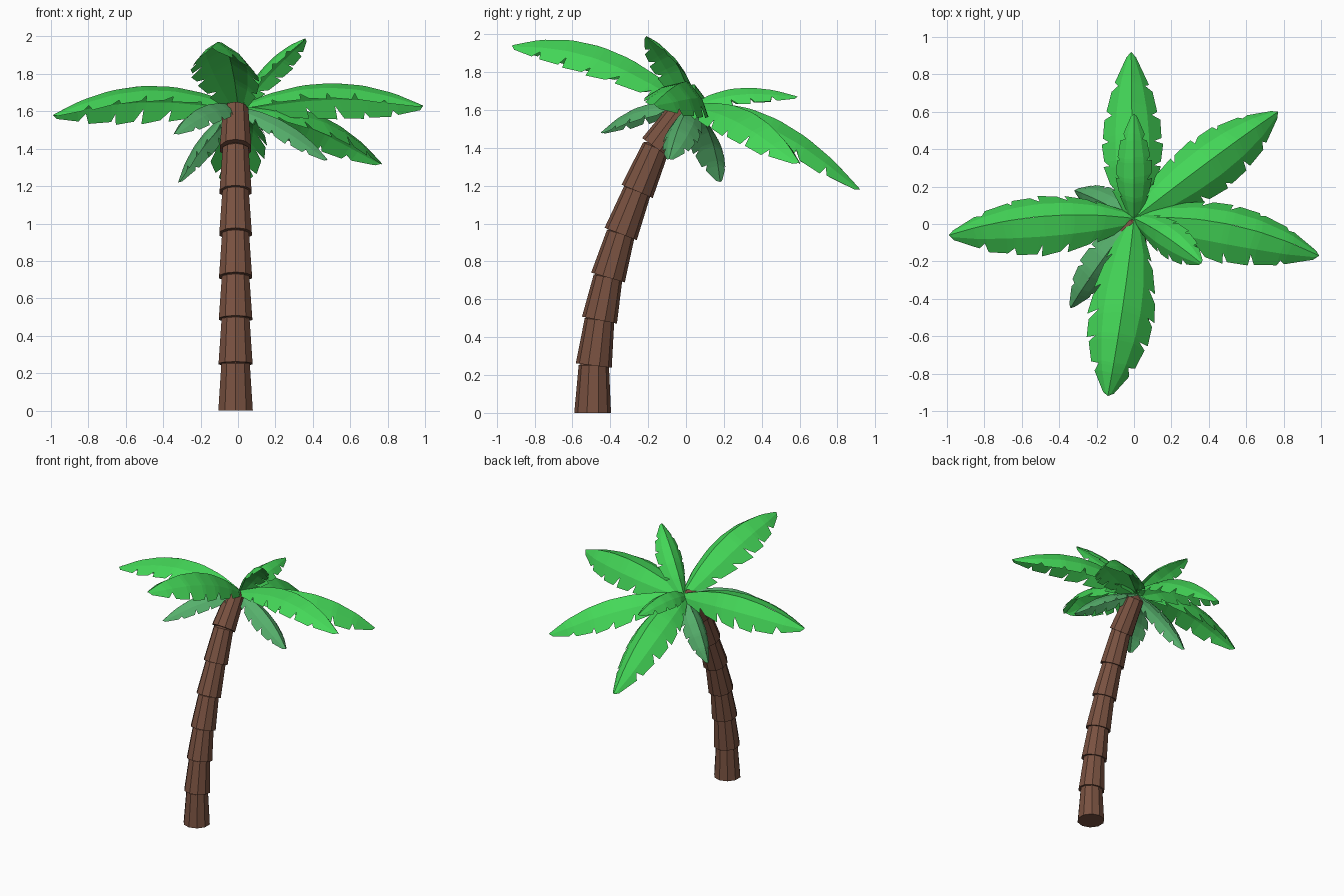
import bpy, bmesh, math, random
from mathutils import Vector

random.seed(4)
if "Cube" in bpy.data.objects:
    bpy.data.objects.remove(bpy.data.objects["Cube"])


def material(name, rgb):
    m = bpy.data.materials.new(name)
    m.use_nodes = True
    m.diffuse_color = (*rgb, 1)
    m.node_tree.nodes["Principled BSDF"].inputs["Base Color"].default_value = (*rgb, 1)
    return m


bark = material("bark brown", (0.19, 0.083, 0.052))
leaf = material("leaf green", (0.058, 0.686, 0.098))
dry_leaf = material("dull leaf green", (0.093, 0.434, 0.15))


def add_object(name, bm, mat):
    mesh = bpy.data.meshes.new(name)
    bm.to_mesh(mesh)
    bm.free()
    mesh.materials.append(mat)
    obj = bpy.data.objects.new(name, mesh)
    bpy.context.collection.objects.link(obj)
    return obj


# Trunk: stacked tapered sections following a leaning curve (y, z)
SIDES = 10
path = [(-0.493, 0), (-0.487, 0.25), (-0.457, 0.49), (-0.412, 0.715),
        (-0.345, 0.945), (-0.258, 1.17), (-0.16, 1.4), (-0.01, 1.61)]
centres = [Vector((-0.013, y, z)) for y, z in path]


def ring(bm, centre, axis, radius):
    across = Vector((1, 0, 0))
    other = axis.cross(across).normalized()
    angles = [math.tau * (i + 0.5) / SIDES for i in range(SIDES)]
    return [bm.verts.new(centre + radius * (across * math.cos(a) + other * math.sin(a)))
            for a in angles]


bm = bmesh.new()
for i, (low, high) in enumerate(zip(centres, centres[1:])):
    axis = (high - low).normalized()
    radius = 0.097 - 0.0015 * i
    base_axis = axis if i else Vector((0, 0, 1))
    bottom = ring(bm, low, base_axis, radius)
    top = ring(bm, high, axis, radius - 0.017)
    bm.faces.new(bottom)
    # each section ends in a low point, hidden inside the next one
    point = bm.verts.new(high + axis * 0.045)
    for a in range(SIDES):
        b = (a + 1) % SIDES
        bm.faces.new((bottom[a], bottom[b], top[b], top[a]))
        bm.faces.new((top[a], top[b], point))
bmesh.ops.recalc_face_normals(bm, faces=bm.faces)
add_object("trunk", bm, bark)

# Fronds: arched folded sheets with notched edges
CROWN = Vector((0, 0.03, 1.625))


def frond(name, mid, tip, width, mat, leaflets=6, roll=0):
    mid, tip = Vector(mid), Vector(tip)
    control = 2 * mid - (CROWN + tip) / 2
    cos_roll, sin_roll = math.cos(math.radians(roll)), math.sin(math.radians(roll))

    def spine(t):
        p = CROWN * (1 - t) ** 2 + control * (2 * t * (1 - t)) + tip * t * t
        tangent = (control - CROWN) * (1 - t) + (tip - control) * t
        return p, tangent.normalized()

    def stations():
        # position along the rib, and how far the edge reaches out
        step = 1 / leaflets
        out = []
        for i in range(leaflets):
            t = i * step
            notch = random.uniform(0.3, 0.65) if i else 0.8
            out += [(t, notch), (t + step * random.uniform(0.1, 0.25), 0.95),
                    (t + step * 0.9, random.uniform(0.97, 1.1))]
        return out + [(1, 1)]

    bm = bmesh.new()
    for sign in (-1, 1):
        rows = []
        for t, reach in stations():
            p, tangent = spine(t)
            flat = tangent.cross(Vector((0, 0, 1))).normalized()
            up = flat.cross(tangent)
            side = flat * cos_roll + up * sin_roll
            normal = up * cos_roll - flat * sin_roll
            w = width * max(0, math.sin(math.pi * t)) ** 0.6 + 0.022 * (1 - t)
            inner = p + side * (sign * 0.56 * w) - normal * (0.36 * w)
            outer = p + side * (sign * w) - normal * (0.88 * w)
            outer += tangent * (0.15 * w * reach)
            rows.append([bm.verts.new(v) for v in (p, inner, inner.lerp(outer, reach))])
        for a, b in zip(rows, rows[1:]):
            for k in (0, 1):
                quad = (a[k], a[k + 1], b[k + 1], b[k])
                bm.faces.new(quad if sign > 0 else quad[::-1])
    bmesh.ops.remove_doubles(bm, verts=bm.verts, dist=0.0005)
    return add_object(name, bm, mat)


frond("front_frond", (-0.06, -0.44, 1.93), (-0.14, -0.92, 1.94), 0.165, leaf)
frond("back_frond", (-0.01, 0.48, 1.55), (-0.015, 0.92, 1.18), 0.15, leaf)
frond("back_left_frond", (0.42, 0.35, 1.585), (0.77, 0.6, 1.32), 0.15, leaf, roll=6)
frond("left_frond", (0.5, 0.0, 1.75), (0.99, -0.17, 1.63), 0.155, leaf, roll=20)
frond("right_frond", (-0.5, 0.04, 1.735), (-0.99, -0.06, 1.58), 0.155, leaf, roll=-20)
frond("small_back_frond", (0, 0.28, 1.715), (0, 0.59, 1.67), 0.085, leaf, 5)
frond("upright_frond", (0.16, -0.06, 1.86), (0.36, -0.21, 1.99), 0.085, leaf, 5)
frond("low_front_right_frond", (-0.19, -0.22, 1.625), (-0.34, -0.45, 1.48), 0.085, dry_leaf, 5)
frond("low_back_right_frond", (-0.2, 0.13, 1.46), (-0.32, 0.18, 1.22), 0.08, dry_leaf, 5)
frond("low_left_frond", (0.27, -0.03, 1.53), (0.48, -0.09, 1.34), 0.085, dry_leaf, 5)
